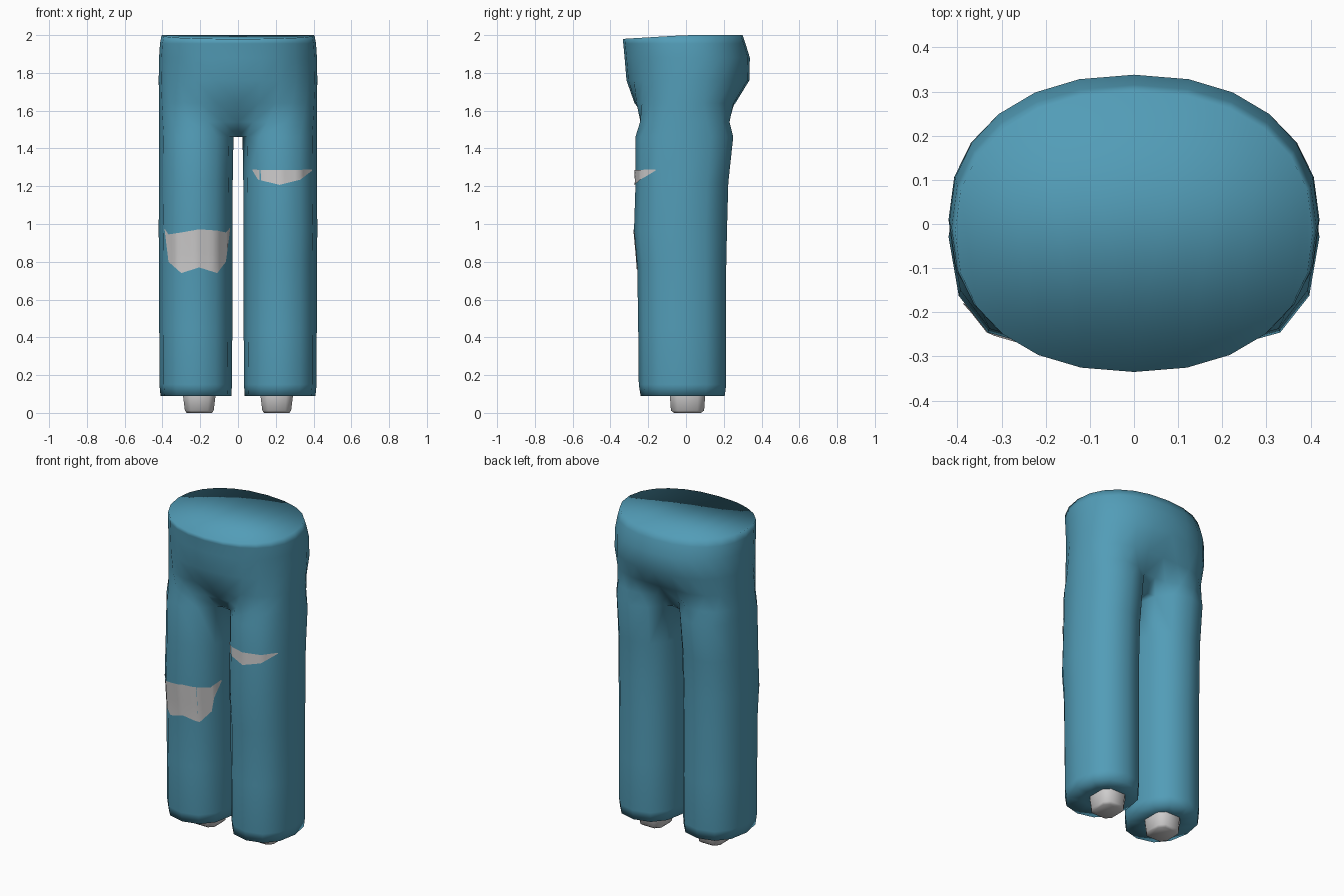
import bpy, bmesh, math
from mathutils import Vector
from mathutils.bvhtree import BVHTree

if "Cube" in bpy.data.objects:
    bpy.data.objects.remove(bpy.data.objects["Cube"])


def material(name, rgb):
    m = bpy.data.materials.new(name)
    m.diffuse_color = (*rgb, 1)
    m.use_nodes = True
    m.node_tree.nodes["Principled BSDF"].inputs["Base Color"].default_value = m.diffuse_color
    return m


BLUE = material("denim_blue", (0.085, 0.335, 0.475))
GREY = material("pale_grey", (0.62, 0.61, 0.61))


def finish(bm, name, mat):
    me = bpy.data.meshes.new(name)
    bm.to_mesh(me)
    me.materials.append(mat)
    for p in me.polygons:
        p.use_smooth = True
    ob = bpy.data.objects.new(name, me)
    bpy.context.collection.objects.link(ob)
    return ob


def oval(cx, cy, rx, ry, a, power=1.0):
    c, s = math.cos(a), math.sin(a)
    return (cx + rx * math.copysign(abs(c) ** power, c),
            cy + ry * math.copysign(abs(s) ** power, s))


def bridge(bm, r0, r1, closed=True):
    n = len(r0)
    for i in range(n if closed else n - 1):
        j = (i + 1) % n
        bm.faces.new((r0[i], r0[j], r1[j], r1[i]))


# Leg rows: z, inner x, outer x, front y, back y
LEG = [(0.09, 0.14, 0.32, -0.13, 0.10), (0.09, 0.035, 0.41, -0.24, 0.205),
       (0.15, 0.032, 0.416, -0.25, 0.213), (0.45, 0.03, 0.417, -0.253, 0.213),
       (0.78, 0.03, 0.418, -0.258, 0.213), (0.97, 0.03, 0.42, -0.275, 0.217),
       (1.22, 0.028, 0.418, -0.267, 0.224), (1.46, 0.024, 0.417, -0.268, 0.25)]
# Torso rows: z, half width, front y, back y, blend from leg outline to waist outline
TORSO = [(1.54, 0.417, -0.28, 0.275, 0.4), (1.64, 0.418, -0.305, 0.296, 0.8),
         (1.76, 0.42, -0.315, 0.335, 1), (1.88, 0.418, -0.325, 0.338, 1),
         (1.955, 0.413, -0.332, 0.315, 1), (1.99, 0.405, -0.335, 0.30, 1)]

# Cloth trousers, one half per side
bm = bmesh.new()
for side in (-1, 1):
    rings = []
    for z, xi, xo, yf, yb in LEG:
        ring = []
        for k in range(12):  # starts at the inner front corner
            x, y = oval((xi + xo) / 2, (yf + yb) / 2, (xo - xi) / 2,
                        (yb - yf) / 2, math.radians(210 + 30 * k), 0.88)
            ring.append(bm.verts.new((side * x, y, z)))
        rings.append(ring)
    for a, b in zip(rings, rings[1:]):
        bridge(bm, a, b)
    # Inside the hem opening
    bm.faces.new(rings[0])
    # Crotch strip down the centre
    top = rings[-1]
    mid = [bm.verts.new((0, top[i].co.y * 0.95, 1.462)) for i in (0, 11, 10)]
    bridge(bm, [top[0], top[11], top[10]], mid, False)
    # Hips and waist
    prev = [mid[0]] + top[:11] + [mid[2]]
    base = [v.co.copy() for v in prev]
    for z, w, yf, yb, f in TORSO:
        row = []
        for k in range(13):
            x, y = oval(0, (yf + yb) / 2, w, (yb - yf) / 2,
                        math.radians(-90 + 15 * k), 0.9)
            p = base[k].lerp(Vector((side * x, y, 0)), f)
            p.z = z
            if z > 1.98:
                p.z = 2.0 + min(0, y) * 0.06
            row.append(bm.verts.new(p))
        bridge(bm, prev, row, False)
        prev = row
    # Closed waist top
    for i in range(5):
        bm.faces.new((prev[i], prev[i + 1], prev[11 - i], prev[12 - i]))
    bm.faces.new(prev[5:8])
bmesh.ops.remove_doubles(bm, verts=bm.verts[:], dist=0.0005)
bmesh.ops.recalc_face_normals(bm, faces=bm.faces[:])
tree = BVHTree.FromBMesh(bm)
finish(bm, "trousers", BLUE)
bm.free()

# Ankles below the hems
for side, name in ((-1, "right_ankle"), (1, "left_ankle")):
    bm = bmesh.new()
    rows = []
    for z, rx, ry in ((0.0, 0.07, 0.075), (0.012, 0.08, 0.092),
                      (0.09, 0.09, 0.098), (0.3, 0.09, 0.098)):
        pts = [oval(0.205, 0.008, rx, ry, math.radians(22.5 + 45 * k), 0.6)
               for k in range(8)]
        rows.append([bm.verts.new((side * x, y, z)) for x, y in pts])
    for a, b in zip(rows, rows[1:]):
        bridge(bm, a, b)
    bm.faces.new(rows[0])
    bm.faces.new(rows[-1])
    bmesh.ops.recalc_face_normals(bm, faces=bm.faces[:])
    finish(bm, name, GREY)
    bm.free()


# Torn openings: thin patches following the cloth, outline as (x, top z, bottom z)
def tear(name, outline):
    columns = []
    for (x0, t0, b0), (x1, t1, b1) in zip(outline, outline[1:]):
        for k in range(4):
            f = k / 4
            columns.append((x0 + (x1 - x0) * f, t0 + (t1 - t0) * f, b0 + (b1 - b0) * f))
    columns.append(outline[-1])
    bm = bmesh.new()
    grid = []
    for x, t, b in columns:
        col = []
        for r in range(5):
            z = b + (t - b) * r / 4
            hit, normal, _, _ = tree.ray_cast(Vector((x, -2, z)), Vector((0, 1, 0)))
            col.append(bm.verts.new((x, hit.y - 0.005, z)))
        grid.append(col)
    for a, b in zip(grid, grid[1:]):
        for r in range(4):
            bm.faces.new((a[r], b[r], b[r + 1], a[r + 1]))
    finish(bm, name, GREY)
    bm.free()


tear("knee_tear", [(-0.388, 0.975, 0.965), (-0.368, 0.945, 0.80), (-0.30, 0.955, 0.74),
                   (-0.206, 0.972, 0.77), (-0.11, 0.965, 0.74), (-0.064, 0.955, 0.80),
                   (-0.042, 0.98, 0.97)])
tear("thigh_tear", [(0.078, 1.288, 1.28), (0.106, 1.287, 1.235), (0.22, 1.287, 1.207),
                    (0.33, 1.287, 1.235), (0.392, 1.288, 1.282)])
